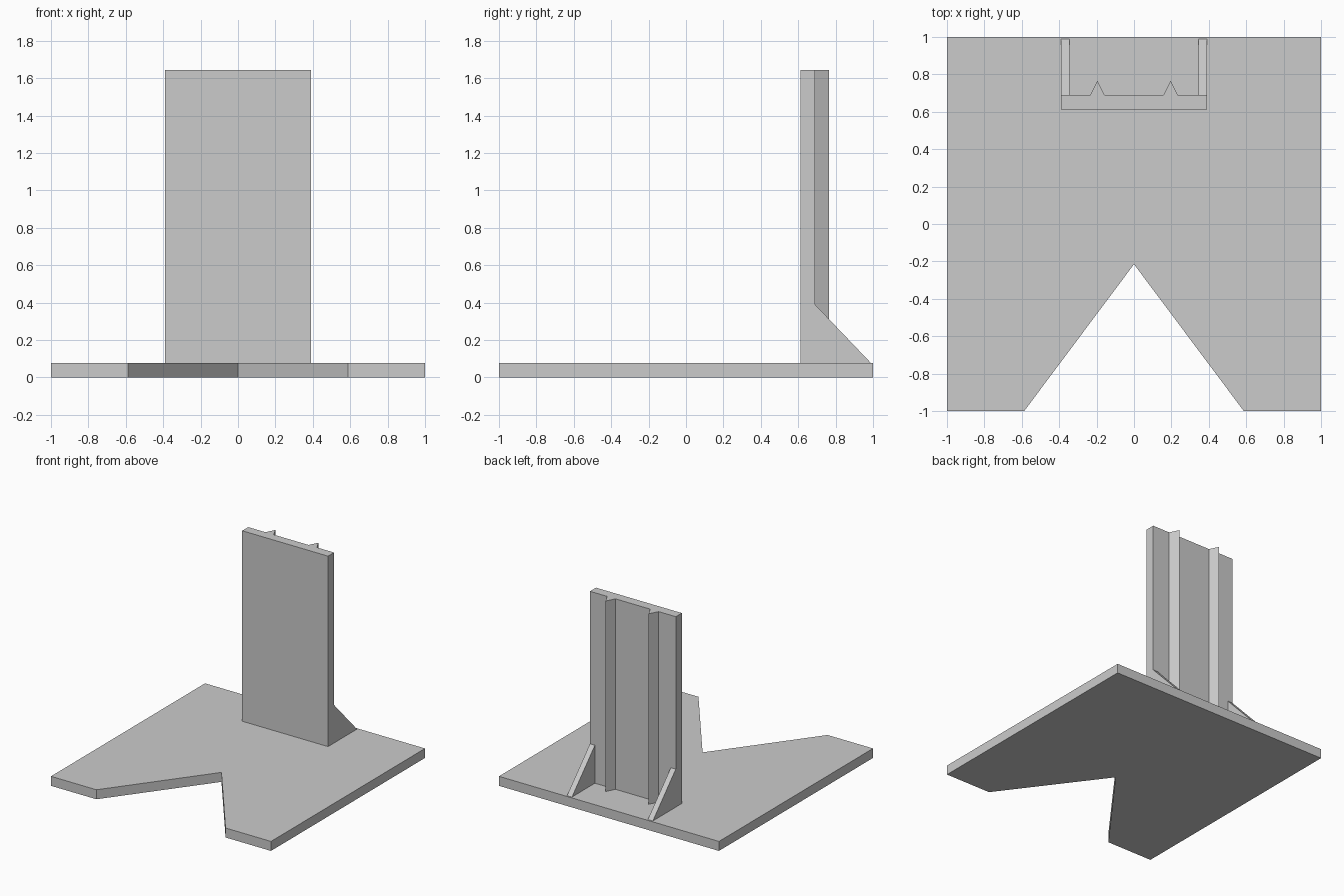
import bpy
import bmesh
from mathutils import Vector

old = bpy.data.objects.get("Cube")
if old:
    bpy.data.objects.remove(old, do_unlink=True)

GREY = (0.6, 0.6, 0.6, 1.0)
mat = bpy.data.materials.new("plain grey")
mat.use_nodes = True
mat.diffuse_color = GREY
mat.node_tree.nodes["Principled BSDF"].inputs["Base Color"].default_value = GREY


def prism(name, outline, direction):
    """Extrude a flat outline of 3D points along a direction."""
    bm = bmesh.new()
    face = bm.faces.new([bm.verts.new(p) for p in outline])
    result = bmesh.ops.extrude_face_region(bm, geom=[face], use_keep_orig=True)
    moved = [v for v in result["geom"] if isinstance(v, bmesh.types.BMVert)]
    bmesh.ops.translate(bm, verts=moved, vec=Vector(direction))
    bmesh.ops.recalc_face_normals(bm, faces=bm.faces)
    mesh = bpy.data.meshes.new(name)
    bm.to_mesh(mesh)
    bm.free()
    mesh.materials.append(mat)
    obj = bpy.data.objects.new(name, mesh)
    bpy.context.collection.objects.link(obj)
    return obj


BASE_TOP, PANEL_TOP = 0.078, 1.643
PANEL_FRONT, PANEL_BACK = 0.612, 0.69
HALF_WIDTH = 0.39
UP = (0, 0, PANEL_TOP - BASE_TOP)

# Base plate with a V notch in the front edge
base = [(-1, -1), (-0.587, -1), (0, -0.215), (0.587, -1), (1, -1), (1, 1), (-1, 1)]
prism("base_plate", [(x, y, 0) for x, y in base], (0, 0, BASE_TOP))

# Upright panel
panel = [(-HALF_WIDTH, PANEL_FRONT), (HALF_WIDTH, PANEL_FRONT),
         (HALF_WIDTH, PANEL_BACK), (-HALF_WIDTH, PANEL_BACK)]
prism("upright_panel", [(x, y, BASE_TOP) for x, y in panel], UP)

for label, side in (("left", 1), ("right", -1)):
    # Triangular rib running up the back of the panel
    rib = [(-0.038, PANEL_BACK), (0.038, PANEL_BACK), (0, 0.765)]
    prism(label + "_rib", [(side * 0.196 + x, y, BASE_TOP) for x, y in rib], UP)

    # Sloping brace between the panel and the base
    brace = [(PANEL_BACK, BASE_TOP), (0.988, BASE_TOP), (PANEL_BACK, 0.39)]
    prism(label + "_brace", [(side * HALF_WIDTH, y, z) for y, z in brace],
          (-side * 0.045, 0, 0))
